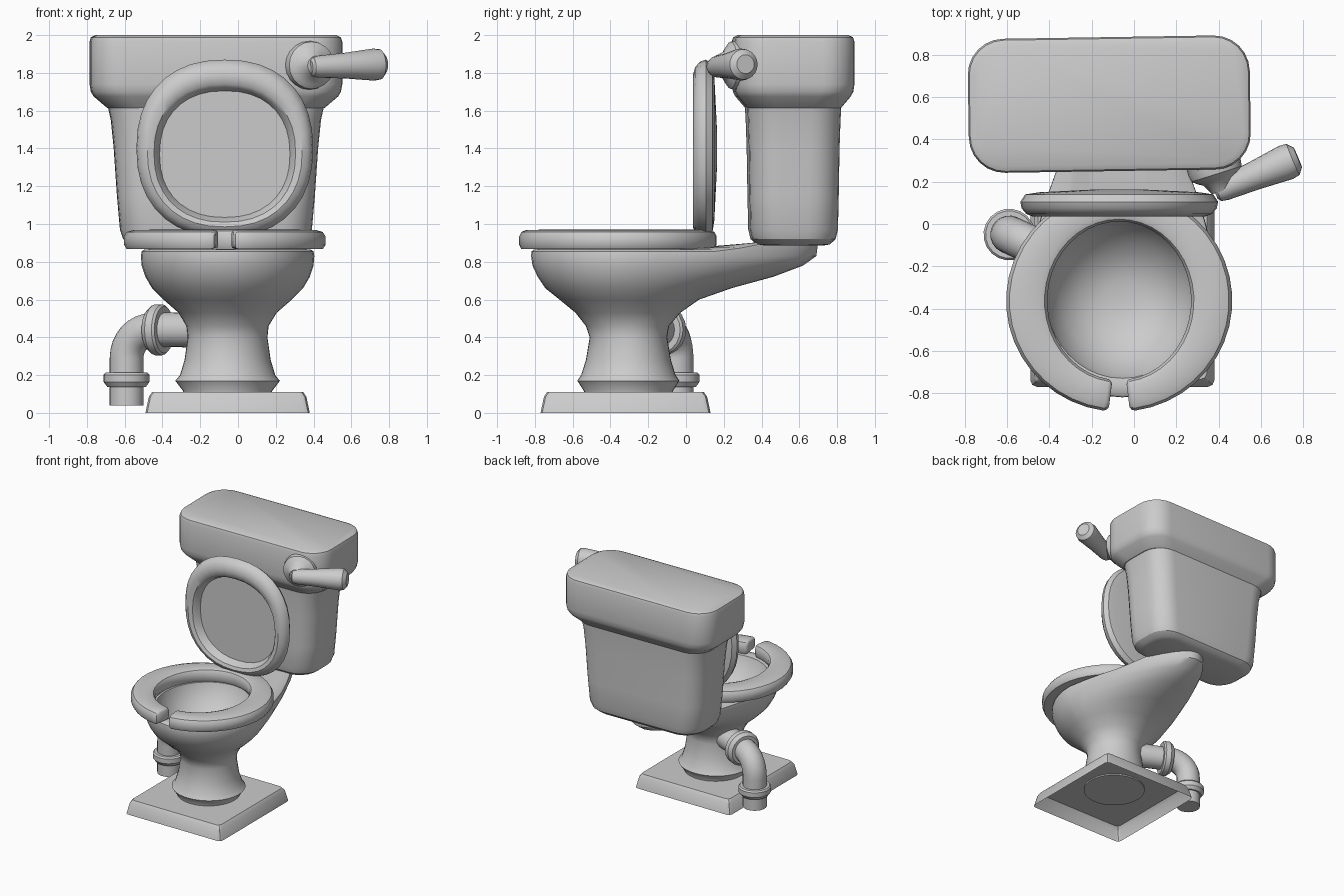
import bpy, bmesh
from math import sin, cos, pi, radians, copysign
from mathutils import Vector, Matrix

if "Cube" in bpy.data.objects:
    bpy.data.objects.remove(bpy.data.objects["Cube"])


def loft(name, rings, cap_start=True, cap_end=True, angle=35):
    """Skin a list of closed rings into one mesh object."""
    bm = bmesh.new()
    rows = [[bm.verts.new(p) for p in r] for r in rings]
    n = len(rows[0])
    for a, b in zip(rows, rows[1:]):
        for i in range(n):
            j = (i + 1) % n
            bm.faces.new((a[i], a[j], b[j], b[i]))
    if cap_start:
        bm.faces.new(rows[0][::-1])
    if cap_end:
        bm.faces.new(rows[-1])
    bmesh.ops.recalc_face_normals(bm, faces=bm.faces)
    me = bpy.data.meshes.new(name)
    bm.to_mesh(me)
    bm.free()
    me.shade_smooth()
    me.set_sharp_from_angle(angle=radians(angle))
    ob = bpy.data.objects.new(name, me)
    bpy.context.collection.objects.link(ob)
    return ob


def rounded_rect(cx, cy, hx, hy, r, z, seg=5):
    pts = []
    for q, (sx, sy) in enumerate(((1, 1), (-1, 1), (-1, -1), (1, -1))):
        for k in range(seg + 1):
            a = (q + k / seg) * pi / 2
            pts.append((cx + sx * (hx - r) + r * cos(a), cy + sy * (hy - r) + r * sin(a), z))
    return pts


def tube(name, stations, n=20, **kw):
    """Round tube through (centre, direction, radius) stations."""
    rings = []
    for c, d, r in stations:
        d = Vector(d).normalized()
        side = Vector((-d.y, d.x, 0))
        side = side.normalized() if side.length > 1e-4 else SIDE
        up = d.cross(side)
        rings.append([Vector(c) + r * (cos(2 * pi * i / n) * side + sin(2 * pi * i / n) * up)
                      for i in range(n)])
    return loft(name, rings, **kw)


# Base plate: shallow tray, open underneath
loft("base_plate", [rounded_rect(-.055, -.32, h, h + .015, .03, z, 2)
                    for z, h in ((0, .435), (.085, .417), (.11, .40))], cap_start=False, angle=25)


# Pedestal and bowl: egg-shaped slices, with the rear stretched into the tank shelf
def egg(z, hw, yf, yb, yc=-.3, k=0., lift=False, n=40):
    pts = []
    for i in range(n):
        t = 2 * pi * i / n
        s = sin(t)
        x, y = hw * cos(t) * (1 - k * max(s, 0)), yc + s * ((yb - yc) if s > 0 else (yc - yf))
        dz = min(max((y - .2) / .25, 0), 1) * .05 if lift else 0
        pts.append((-.055 + x, y, z + dz))
    return pts


loft("bowl", [
    egg(.10, .235, -.54, -.07), egg(.115, .235, -.54, -.07),
    egg(.17, .277, -.575, -.035), egg(.20, .252, -.555, -.055),
    egg(.28, .228, -.53, -.08), egg(.40, .211, -.51, -.10),
    egg(.46, .217, -.53, -.09), egg(.53, .26, -.585, -.03, k=.05),
    egg(.60, .34, -.67, .07, k=.1), egg(.66, .40, -.745, .24, k=.2),
    egg(.72, .435, -.785, .46, k=.28), egg(.78, .455, -.813, .62, k=.32),
    egg(.83, .459, -.82, .69, k=.32), egg(.855, .455, -.818, .70, k=.32, lift=True),
    egg(.865, .44, -.805, .68, k=.32, lift=True),
    egg(.868, .39, -.76, .18, -.33, k=.1),
    egg(.862, .36, -.73, .03, -.35), egg(.80, .345, -.71, .01, -.35),
    egg(.70, .29, -.64, -.06, -.35), egg(.62, .20, -.54, -.16, -.35),
    egg(.585, .09, -.43, -.26, -.35)], angle=40)

# Seat: horseshoe sweep with a narrow gap at the front
SECTION = [(0, .89), (0, .94), (.07, .962), (.2, .97), (.75, .968), (.92, .958),
           (1, .935), (1, .89), (.93, .868), (.07, .868)]


def seat_ring(t, shrink=1.):
    pts = []
    for s, z in SECTION:
        s = .5 + (s - .5) * shrink
        pts.append((-.07 + (.34 + .195 * s) * cos(t), -.363 + (.375 + .15 * s) * sin(t),
                    .919 + (z - .919) * shrink))
    return pts


t0, t1, steps = -pi / 2 + .14, 1.5 * pi - .14, 40
loft("seat", [seat_ring(t0 - .045, .72), seat_ring(t0 - .03, .9)]
     + [seat_ring(t0 + (t1 - t0) * i / steps) for i in range(steps + 1)]
     + [seat_ring(t1 + .03, .9), seat_ring(t1 + .045, .72)])


# Raised seat cover: squarish oval with a rounded rim and a recessed front panel
def oval(hx, hz, cz, y, n=36):
    def f(v):
        return copysign(abs(v) ** .88, v)
    return [(-.07 + hx * f(cos(2 * pi * i / n)), y, cz + hz * f(sin(2 * pi * i / n)))
            for i in range(n)]


loft("seat_cover", [oval(*p) for p in (
    (.12, .12, 1.4, .163), (.38, .38, 1.4, .15), (.445, .445, 1.4, .14), (.468, .47, 1.4, .105),
    (.462, .46, 1.4, .075), (.44, .435, 1.395, .048), (.41, .40, 1.385, .036),
    (.375, .365, 1.375, .045), (.36, .35, 1.37, .065), (.345, .335, 1.37, .105))])

# Tank body and its overhanging top, turned very slightly
tank_profiles = {
    "tank": ((.885, .42, .15, .13), (.892, .455, .19, .15), (.92, .49, .22, .16),
             (.97, .507, .232, .16), (1.15, .523, .236, .16), (1.4, .54, .24, .16),
             (1.55, .555, .245, .16), (1.64, .575, .25, .16)),
    "tank_top": ((1.615, .575, .248, .16), (1.675, .645, .298, .17), (1.70, .66, .311, .17),
                 (1.74, .667, .317, .17), (1.965, .667, .317, .17), (1.988, .66, .31, .165),
                 (2.0, .635, .285, .14))}
for name, prof in tank_profiles.items():
    ob = loft(name, [rounded_rect(0, 0, hx, hy, r, z, 6) for z, hx, hy, r in prof], angle=32)
    ob.data.transform(Matrix.Translation((-.117, .567, 0)) @ Matrix.Rotation(radians(.9), 4, 'Z'))

# Flush handle: round boss and a lever that swells toward its tip
SIDE = Vector((1, 0, 0))
axis = Vector((.3, -.95, 0)).normalized()
boss = Vector((.38, .27, 1.84))
tube("handle_boss", [(boss + axis * d, axis, r) for d, r in (
    (-.06, .125), (.0, .13), (.035, .125), (.055, .10), (.07, .075), (.12, .05))])
start, end = Vector((.395, .155, 1.832)), Vector((.775, .315, 1.846))
tube("handle_lever", [(start.lerp(end, f), end - start, r) for f, r in (
    (-.03, .035), (0, .05), (.08, .058), (.45, .068), (.85, .085), (.94, .08), (1., .05))])

# Waste pipe: out of the pedestal, round an elbow and down
out = Vector((-.9, .42, 0)).normalized()
SIDE = Vector((-out.y, out.x, 0))
down = Vector((0, 0, -1))
drop = Vector((-.59, -.05, 0))
R = .15
bend = drop + Vector((0, 0, .44 - R)) - out * R
path = [(drop - out * .5 + Vector((0, 0, .44)), out, .095)]
for i in range(9):
    a = i / 8 * pi / 2
    path.append((bend + R * (out * sin(a) - down * cos(a)), out * cos(a) + down * sin(a), .09))
path += [(drop + Vector((0, 0, .17)), down, .09), (drop + Vector((0, 0, .04)), down, .09)]
tube("waste_pipe", path)

# Pipe collars
for name, c, d, r, h in (("elbow_collar", drop - out * .18 + Vector((0, 0, .44)), out, .135, .04),
                         ("floor_collar", drop + Vector((0, 0, .175)), down, .122, .038)):
    tube(name, [(c + d * h * k, d, r * s) for k, s in (
        (-1, .75), (-1, .92), (-.7, 1), (.3, 1), (1, .84), (1, .72))])
